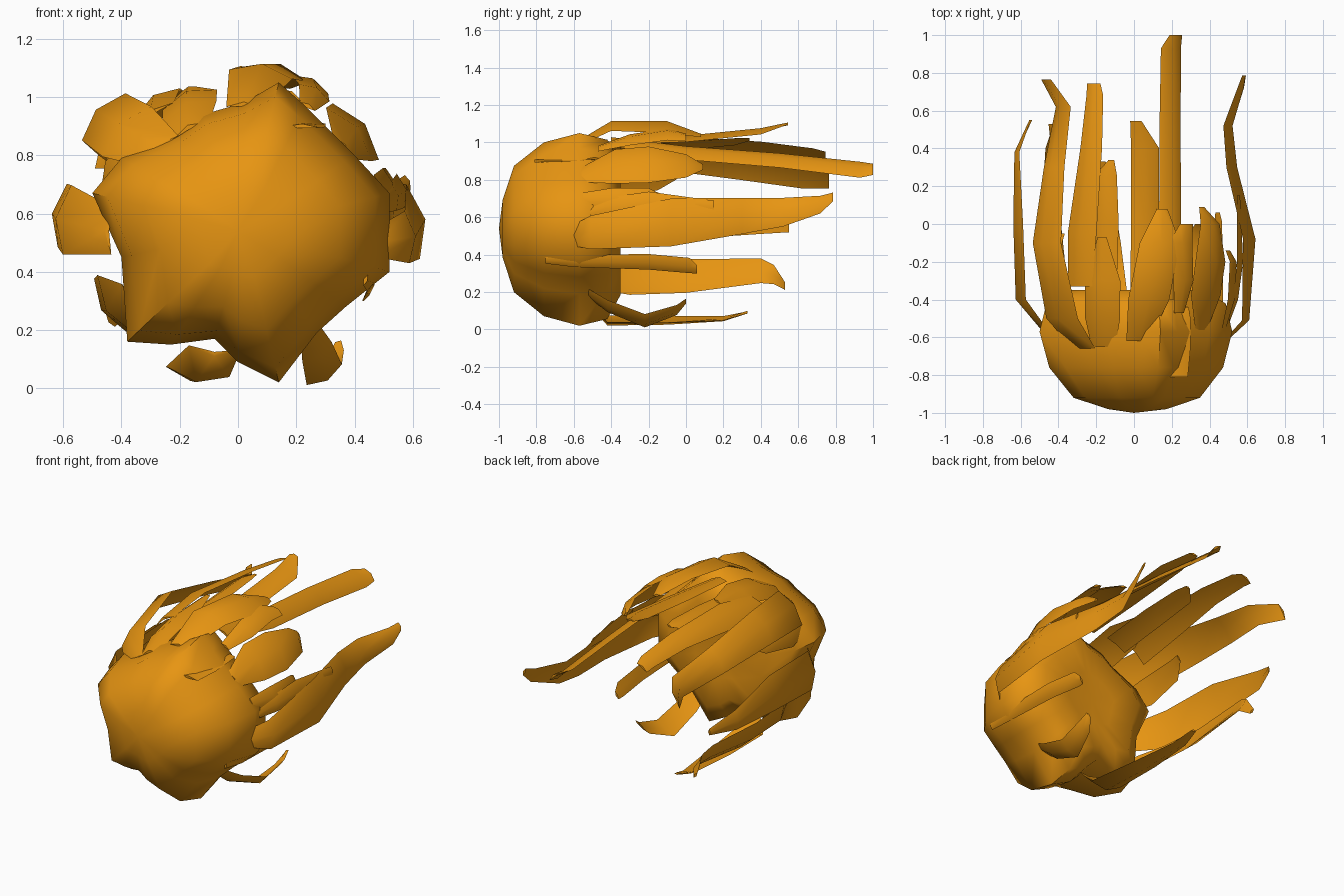
import bpy, bmesh, math
from mathutils import Vector

mat = bpy.data.materials.new("orange")
mat.diffuse_color = (0.8, 0.3, 0.006, 1)


def finish(bm, name, angle):
    bmesh.ops.recalc_face_normals(bm, faces=bm.faces)
    me = bpy.data.meshes.new(name)
    bm.to_mesh(me)
    bm.free()
    ob = bpy.data.objects.new(name, me)
    bpy.context.collection.objects.link(ob)
    me.materials.append(mat)
    bpy.ops.object.select_all(action='DESELECT')
    ob.select_set(True)
    bpy.context.view_layer.objects.active = ob
    bpy.ops.object.shade_smooth_by_angle(angle=math.radians(angle))
    return ob


# Rounded body with an irregular outline, closed by a flattened back
outline = [(-.38, .16), (-.40, .45), (-.50, .67), (-.40, .79), (-.20, .88),
           (-.12, .94), (.02, .98), (.14, 1.05), (.23, .97), (.40, .80),
           (.52, .67), (.52, .40), (.37, .28), (.27, .19), (.14, .02),
           (0, .09), (-.08, .17), (-.23, .15)]
# ring: y, scale, roundness
rings = [(-.36, .35, .5), (-.35, .70, .2), (-.42, .93, 0), (-.57, 1, 0),
         (-.76, .91, .08), (-.92, .67, .2), (-.98, .32, .5)]
cx, cz = .02, .54
bm = bmesh.new()
grid = []
for y, s, k in rings:
    row = []
    for x, z in outline:
        d = Vector((x - cx, z - cz))
        d = d.normalized() * (d.length * (1 - k) + .47 * k) * s
        row.append(bm.verts.new((cx + d.x, y, cz + d.y)))
    grid.append(row)
n = len(outline)
for a, b in zip(grid, grid[1:]):
    for i in range(n):
        j = (i + 1) % n
        bm.faces.new((a[i], a[j], b[j], b[i]))
for row, y in ((grid[0], -.37), (grid[-1], -1)):
    tip = bm.verts.new((0, y, .54))
    for i in range(n):
        bm.faces.new((row[i], row[(i + 1) % n], tip))
finish(bm, "body", 60)


# Curved streamer: stations of (x, y, z, half width), lying tangent to the body
def streamer(name, pts, tilt=0, bulge=.22):
    bm = bmesh.new()
    rows = []
    for x, y, z, w in pts:
        a = math.atan2(z - .55, x) + math.radians(tilt)
        out = Vector((math.cos(a), 0, math.sin(a)))
        side = Vector((-math.sin(a), 0, math.cos(a)))
        c = Vector((x, y, z))
        b = bulge * w
        section = (c - side * w - out * b / 2, c + out * b,
                   c + side * w - out * b / 2, c + out * (b - .015))
        rows.append([bm.verts.new(p) for p in section])
    for p, q in zip(rows, rows[1:]):
        for i in range(4):
            j = (i + 1) % 4
            bm.faces.new((p[i], p[j], q[j], q[i]))
    bm.faces.new(rows[0])
    bm.faces.new(rows[-1])
    finish(bm, name, 50)


# Long streamers
streamer("upper_left_streamer", [(-.27, -.66, .82, .08), (-.39, -.5, .89, .12),
         (-.47, -.1, .94, .11), (-.43, .3, .87, .085), (-.38, .62, .81, .065),
         (-.47, .765, .80, .05)], -3)
streamer("top_left_streamer", [(-.29, -.33, .94, .08), (-.28, -.05, .99, .09),
         (-.23, .4, .98, .065), (-.21, .68, .95, .05), (-.215, .745, .935, .04)])
streamer("top_centre_streamer", [(.03, -.38, 1.0, .05), (.06, 0, 1.02, .075),
         (.06, .4, 1.06, .075), (.01, .545, 1.10, .03)])
streamer("top_right_streamer", [(.18, -.4, 1.01, .05), (.195, 0, .95, .068),
         (.195, .5, .91, .068), (.20, .93, .86, .068), (.225, 1, .86, .045)], -6)
streamer("right_streamer", [(.48, -.62, .50, .05), (.59, -.51, .52, .09),
         (.615, -.08, .575, .13), (.525, .3, .61, .10), (.505, .52, .63, .08),
         (.57, .72, .67, .05), (.585, .785, .71, .025)], 8)
streamer("left_streamer", [(-.44, -.60, .54, .08), (-.60, -.4, .58, .12),
         (-.615, 0, .595, .11), (-.62, .38, .57, .06), (-.55, .55, .54, .02)], -4)
streamer("lower_left_streamer", [(-.35, -.48, .28, .09), (-.43, -.3, .28, .12),
         (-.45, 0, .28, .105), (-.44, .4, .31, .075), (-.42, .47, .29, .06),
         (-.44, .53, .23, .025)])
streamer("bottom_left_streamer", [(-.08, -.5, .13, .09), (-.14, -.42, .045, .11),
         (-.16, -.1, .045, .09), (-.17, .2, .055, .05), (-.17, .33, .09, .02)], 6)
streamer("bottom_right_streamer", [(.25, -.52, .19, .04), (.275, -.42, .12, .06),
         (.30, -.22, .04, .07), (.33, -.05, .10, .045), (.34, 0, .15, .02)])
streamer("lower_right_streamer", [(.44, -.75, .37, .02), (.46, -.6, .365, .035),
         (.46, -.2, .36, .045), (.45, .02, .34, .045), (.445, .06, .32, .025)])

# Short overlapping leaves
streamer("top_centre_leaf", [(.02, -.62, .97, .06), (.08, -.4, 1.09, .11),
         (.14, -.1, 1.09, .11), (.15, .08, 1.04, .03)])
streamer("top_right_leaf", [(.24, -.47, .97, .03), (.265, -.3, 1.02, .06),
         (.25, -.1, 1.05, .07), (.28, 0, 1.03, .04)])
streamer("upper_right_leaf", [(.36, -.56, .83, .05), (.39, -.38, .88, .12),
         (.415, -.2, .89, .125), (.41, 0, .88, .08), (.36, .09, .87, .02)])
streamer("right_leaf", [(.48, -.55, .70, .035), (.52, -.4, .70, .06),
         (.53, -.2, .70, .06), (.50, -.14, .69, .04)])
streamer("right_small_leaf", [(.49, -.55, .62, .02), (.54, -.4, .66, .05),
         (.565, -.2, .68, .06), (.555, .15, .66, .03)])
streamer("upper_left_leaf", [(-.165, -.65, .89, .07), (-.17, -.5, .96, .10),
         (-.17, -.3, 1.0, .10), (-.17, -.07, 1.03, .025)])
streamer("upper_left_back_leaf", [(-.16, -.35, .96, .07), (-.15, 0, .99, .07),
         (-.15, .26, 1.01, .06), (-.12, .34, 1.02, .015)])
streamer("left_shoulder_leaf", [(-.40, -.60, .75, .05), (-.44, -.4, .77, .08),
         (-.43, -.15, .80, .06), (-.38, -.05, .82, .02)])
streamer("front_sliver", [(.22, -.81, .90, .065), (.24, -.65, .905, .06),
         (.25, -.5, .915, .05), (.26, -.44, .91, .03)], 30, .12)
